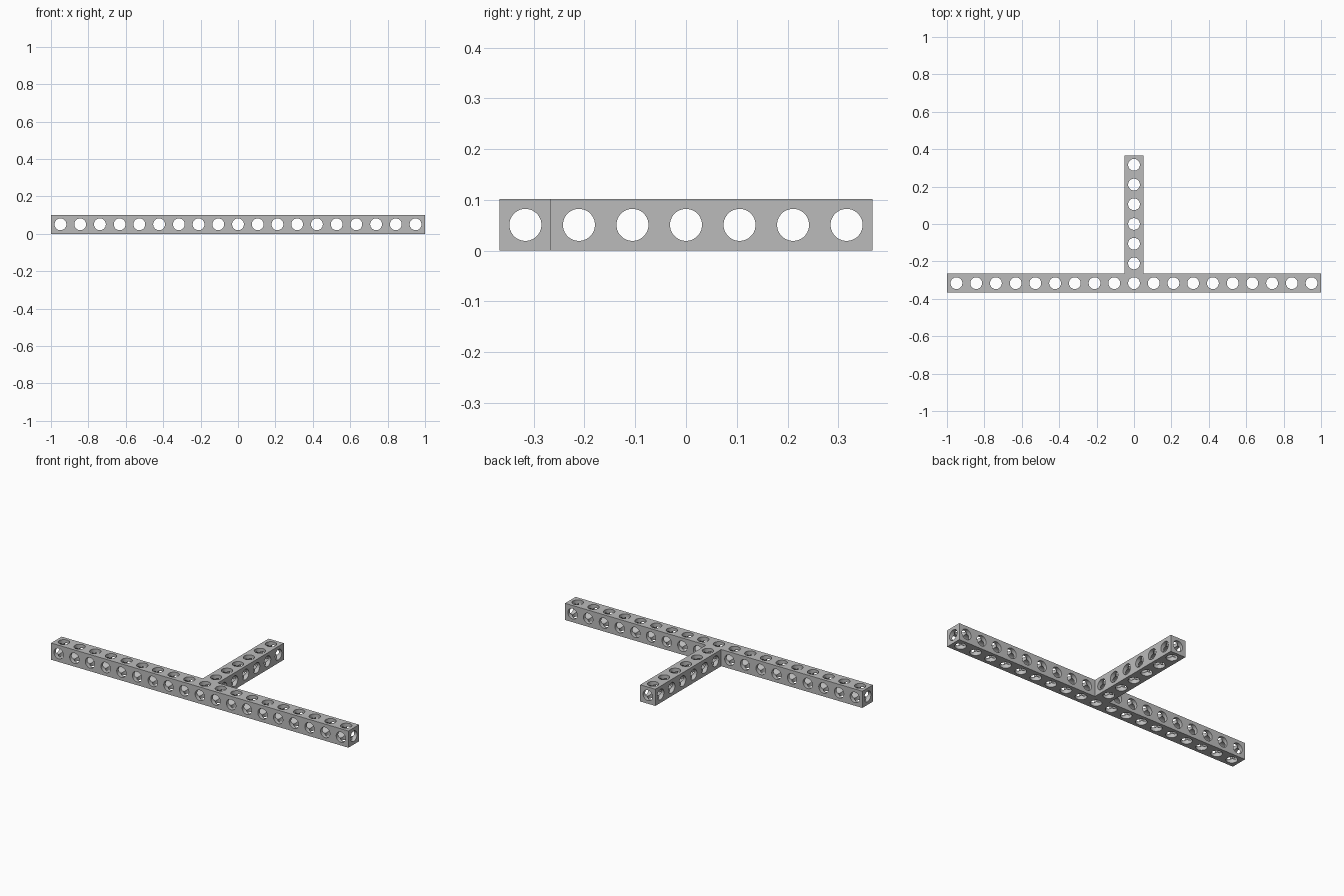
import bpy
import bmesh
from math import pi, radians
from mathutils import Matrix, Vector

default = bpy.data.objects.get("Cube")
if default:
    bpy.data.objects.remove(default, do_unlink=True)

PITCH = 0.10547             # distance between hole centres
WIDTH = 2 - 18 * PITCH      # square section of both beams
HALF = WIDTH / 2
RADIUS = 0.0316
BEAM_Y = -3 * PITCH         # centre line of the long beam
END_X = 9 * PITCH + HALF
END_Y = 3 * PITCH + HALF

grey = bpy.data.materials.new("light grey")
grey.use_nodes = True
colour = (0.5, 0.5, 0.5, 1)
grey.diffuse_color = colour
grey.node_tree.nodes["Principled BSDF"].inputs["Base Color"].default_value = colour


def make_object(name, bm):
    bmesh.ops.recalc_face_normals(bm, faces=bm.faces)
    mesh = bpy.data.meshes.new(name)
    bm.to_mesh(mesh)
    bm.free()
    mesh.materials.append(grey)
    obj = bpy.data.objects.new(name, mesh)
    bpy.context.collection.objects.link(obj)
    return obj


def bore(bm, centre, axis, length):
    turn = Vector(axis).to_track_quat("Z", "Y").to_matrix().to_4x4()
    bmesh.ops.create_cone(
        bm, cap_ends=True, segments=32, radius1=RADIUS, radius2=RADIUS, depth=length,
        matrix=Matrix.Translation(centre) @ turn @ Matrix.Rotation(pi / 32, 4, "Z"))


# Solid T: one outline, extruded upward
right_side = [(END_X, BEAM_Y - HALF), (END_X, BEAM_Y + HALF),
              (HALF, BEAM_Y + HALF), (HALF, END_Y)]
outline = right_side + [(-x, y) for x, y in reversed(right_side)]
bm = bmesh.new()
face = bm.faces.new([bm.verts.new((x, y, 0)) for x, y in outline])
extruded = bmesh.ops.extrude_face_region(bm, geom=[face])["geom"]
bmesh.ops.translate(bm, vec=(0, 0, WIDTH),
                    verts=[v for v in extruded if isinstance(v, bmesh.types.BMVert)])
beam = make_object("perforated_t_beam", bm)

# Hole cutters: one set for each axis
along_x, along_y, along_z = bmesh.new(), bmesh.new(), bmesh.new()
short = WIDTH * 1.4
for i in range(-9, 10):
    x = i * PITCH
    bore(along_z, (x, BEAM_Y, HALF), (0, 0, 1), short)
    if i:
        bore(along_y, (x, BEAM_Y, HALF), (0, 1, 0), short)
for i in range(-2, 4):
    y = i * PITCH
    bore(along_z, (0, y, HALF), (0, 0, 1), short)
    bore(along_x, (0, y, HALF), (1, 0, 0), short)

# Long bores down the middle of each beam
bore(along_x, (0, BEAM_Y, HALF), (1, 0, 0), 2.2)
bore(along_y, (0, 0, HALF), (0, 1, 0), 1)

bpy.context.view_layer.objects.active = beam
beam.select_set(True)
for name, cutter_bm in (("x", along_x), ("y", along_y), ("z", along_z)):
    cutter = make_object("hole_cutter_" + name, cutter_bm)
    cutter.hide_render = True
    cut = beam.modifiers.new("holes_" + name, "BOOLEAN")
    cut.operation = "DIFFERENCE"
    cut.solver = "MANIFOLD"
    cut.object = cutter
    bpy.ops.object.modifier_apply(modifier=cut.name)
    bpy.data.objects.remove(cutter, do_unlink=True)

bpy.ops.object.shade_smooth_by_angle(angle=radians(30))
